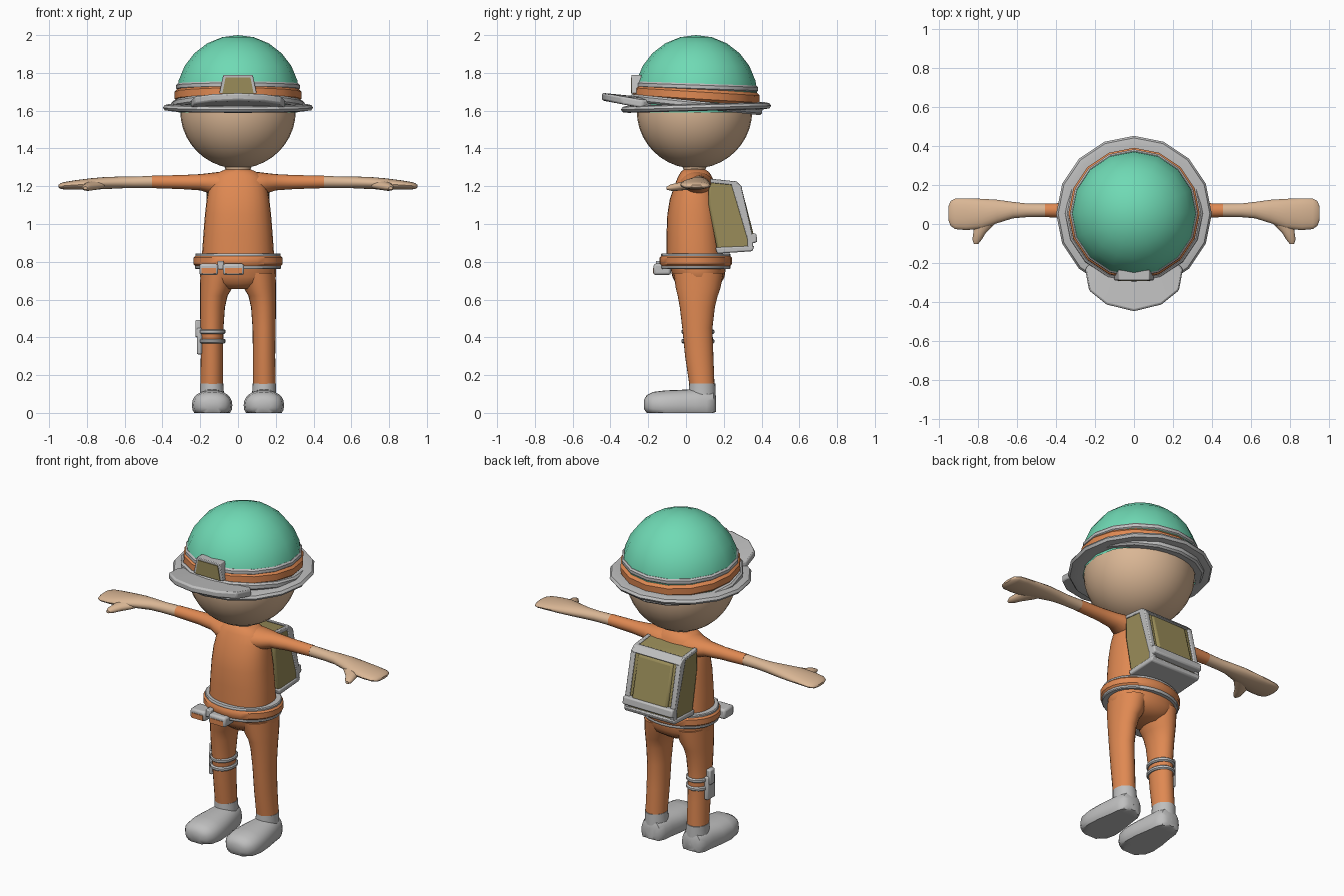
import bpy, bmesh, math
from mathutils import Vector

if "Cube" in bpy.data.objects:
    bpy.data.objects.remove(bpy.data.objects["Cube"])


def material(name, rgb):
    m = bpy.data.materials.new(name)
    m.diffuse_color = (*rgb, 1)
    m.use_nodes = True
    m.node_tree.nodes["Principled BSDF"].inputs["Base Color"].default_value = m.diffuse_color
    return m


ORANGE = material("orange_cloth", (0.74, 0.25, 0.085))
SKIN = material("skin", (0.70, 0.47, 0.30))
TEAL = material("teal_shell", (0.16, 0.70, 0.46))
GREY = material("grey_trim", (0.52, 0.52, 0.52))
OLIVE = material("olive_canvas", (0.32, 0.265, 0.10))


def finish(name, bm, mat, bevel=0):
    bmesh.ops.recalc_face_normals(bm, faces=bm.faces)
    me = bpy.data.meshes.new(name)
    bm.to_mesh(me)
    bm.free()
    ob = bpy.data.objects.new(name, me)
    bpy.context.collection.objects.link(ob)
    me.materials.append(mat)
    if bevel:
        mod = ob.modifiers.new("bevel", "BEVEL")
        mod.width, mod.segments = bevel, 2
    return ob


def loft(name, axis, rings, mat, n=24, power=2.0, side=1, floor=None):
    """Skin oval rings (position, centre a, centre b, radius a, radius b)."""
    bm = bmesh.new()
    loops = []
    for t, ca, cb, ra, rb in rings:
        loop = []
        for i in range(n):
            c, s = math.cos(math.tau * i / n), math.sin(math.tau * i / n)
            a = ca + ra * math.copysign(abs(c) ** (2 / power), c)
            b = cb + rb * math.copysign(abs(s) ** (2 / power), s)
            x, y, z = {"x": (t, a, b), "y": (a, t, b), "z": (a, b, t)}[axis]
            if floor is not None:
                z = max(z, floor)
            loop.append(bm.verts.new((x * side, y, z)))
        loops.append(loop)
    for p, q in zip(loops, loops[1:]):
        for i in range(n):
            j = (i + 1) % n
            bm.faces.new((p[i], p[j], q[j], q[i]))
    bm.faces.new(loops[0])
    bm.faces.new(loops[-1])
    return finish(name, bm, mat)


def ring(name, profile, mat, loc, n=16, sy=1.0, tilt=0.0):
    """Closed profile of (radius, height) turned round z; sy squashes depth."""
    bm = bmesh.new()
    loops = []
    for i in range(n):
        a = math.tau * i / n
        loops.append([bm.verts.new((r * math.cos(a), r * math.sin(a) * sy, z)) for r, z in profile])
    m = len(profile)
    for i in range(n):
        p, q = loops[i], loops[(i + 1) % n]
        for k in range(m):
            bm.faces.new((p[k], q[k], q[(k + 1) % m], p[(k + 1) % m]))
    ob = finish(name, bm, mat)
    ob.location = loc
    ob.rotation_euler.x = math.radians(tilt)
    return ob


def band(r0, r1, z0, z1):
    c = (z1 - z0) * 0.25
    return [(r0, z0), (r1 - c, z0), (r1, z0 + c), (r1, z1 - c), (r1 - c, z1), (r0, z1)]


def prism(name, profile, lo, hi, mat, axis="x", bevel=0):
    """Extrude a (y, z) profile along x, or an (x, z) profile along y."""
    bm = bmesh.new()
    ends = [[bm.verts.new((t, a, b) if axis == "x" else (a, t, b)) for a, b in profile] for t in (lo, hi)]
    n = len(profile)
    for i in range(n):
        j = (i + 1) % n
        bm.faces.new((ends[0][i], ends[0][j], ends[1][j], ends[1][i]))
    bm.faces.new(ends[0])
    bm.faces.new(ends[1])
    return finish(name, bm, mat, bevel)


def box(name, x, y, z, mat, bevel=0.006):
    return prism(name, [(y[0], z[0]), (y[1], z[0]), (y[1], z[1]), (y[0], z[1])], x[0], x[1], mat, bevel=bevel)


# Torso, pelvis and neck
loft("torso", "z", [(.78, 0, .05, .19, .155), (.85, 0, .046, .19, .15), (.95, 0, .044, .183, .147),
     (1.05, 0, .043, .175, .142), (1.13, 0, .044, .166, .13), (1.2, 0, .047, .153, .11),
     (1.25, 0, .048, .135, .09), (1.275, 0, .047, .1, .075), (1.288, 0, .045, .07, .058)], ORANGE, 28, 2.3)
loft("pelvis", "z", [(.82, 0, .055, .19, .15), (.77, 0, .064, .2, .147), (.72, 0, .066, .2, .138),
     (.685, 0, .065, .17, .12), (.655, 0, .062, .08, .08)], ORANGE, 28, 2.2)
loft("neck", "z", [(1.27, 0, .045, .072, .06), (1.29, 0, .045, .065, .058), (1.33, 0, .045, .085, .075)], SKIN)

# Limbs, mirrored left and right
for s, tag in ((1, "left"), (-1, "right")):
    loft(tag + "_sleeve", "x", [(0, .052, 1.2, .09, .075), (.1, .056, 1.212, .088, .064),
         (.155, .063, 1.216, .072, .053), (.2, .068, 1.221, .052, .043), (.3, .07, 1.222, .038, .037),
         (.455, .07, 1.223, .035, .033)], ORANGE, 20, side=s)
    loft(tag + "_hand", "x", [(.45, .07, 1.223, .034, .032), (.55, .07, 1.221, .035, .03),
         (.62, .071, 1.22, .042, .031), (.7, .064, 1.217, .06, .032), (.78, .052, 1.212, .077, .03),
         (.86, .05, 1.207, .081, .025), (.915, .052, 1.203, .078, .02), (.938, .054, 1.201, .064, .016),
         (.95, .055, 1.2, .035, .007)], SKIN, 20, side=s)
    loft(tag + "_thumb", "y", [(.05, .73, 1.213, .06, .024), (0, .765, 1.204, .052, .024),
         (-.045, .79, 1.197, .032, .021), (-.08, .803, 1.193, .024, .017), (-.102, .808, 1.19, .011, .008)],
         SKIN, 16, side=s)
    loft(tag + "_leg", "z", [(.14, .14, .085, .06, .066), (.3, .138, .07, .059, .075), (.45, .138, .06, .061, .08),
         (.56, .135, .06, .066, .093), (.62, .128, .062, .073, .106), (.66, .116, .064, .085, .118),
         (.74, .103, .066, .096, .132)], ORANGE, 24, side=s)
    loft(tag + "_ankle", "z", [(.04, .138, .085, .068, .074), (.11, .138, .086, .063, .071),
         (.155, .14, .086, .062, .069)], GREY, 24, side=s)
    loft(tag + "_shoe", "y", [(-.222, .137, .045, .04, .025), (-.208, .137, .044, .073, .05),
         (-.175, .137, .042, .098, .069), (-.11, .137, .04, .107, .079), (-.03, .137, .04, .101, .082),
         (.05, .137, .04, .086, .086), (.11, .137, .04, .078, .086), (.145, .137, .042, .062, .075),
         (.158, .137, .045, .035, .04)], GREY, 24, 2.3, s, 0.0)

# Belt with trims and pouches
belt = (0, .052, 0)
ring("belt", band(.17, .236, .772, .838), ORANGE, belt, 28, .81)
ring("belt_top_trim", band(.17, .226, .826, .845), GREY, belt, 28, .81)
ring("belt_bottom_trim", band(.17, .228, .762, .782), GREY, belt, 28, .81)
for x0, x1 in ((-.205, -.105), (-.08, .032)):
    box("pouch", (x0, x1), (-.172, -.08), (.73, .79), GREY, .012)
    box("pouch_front", (x0 + .012, x1 - .012), (-.175, -.17), (.737, .768), ORANGE, 0)
box("buckle", (-.108, -.075), (-.16, -.09), (.76, .805), GREY)

# Leg sheath and its straps
for z in (.38, .43):
    ring("sheath_strap", band(.05, .072, z - .012, z + .012), GREY, (-.138, .063, 0), 20, 1.22)
box("sheath", (-.218, -.19), (.025, .1), (.31, .45), GREY, .008)
box("sheath_handle", (-.226, -.195), (.04, .088), (.4, .492), GREY, .008)

# Backpack: canvas body, bulging panel, grey piping, rail and base
prism("pack_body", [(.12, 1.235), (.258, 1.22), (.285, 1.195), (.345, .93), (.345, .865), (.165, .86), (.12, 1.1)],
      -.163, .163, OLIVE, bevel=.012)
prism("pack_panel", [(.2, 1.2), (.295, 1.19), (.362, .93), (.3, .9)], -.12, .12, OLIVE, bevel=.014)
for s in (1, -1):
    prism("pack_piping", [(.235, 1.226), (.265, 1.226), (.293, 1.2), (.355, .93), (.355, .87), (.325, .87),
          (.325, .92)], s * .138, s * .168, GREY, bevel=.005)
    prism("pack_top_piping", [(.13, 1.24), (.262, 1.226), (.262, 1.205), (.13, 1.218)],
          s * .146, s * .168, GREY, bevel=.004)
prism("pack_top_trim", [(.245, 1.228), (.265, 1.228), (.299, 1.195), (.27, 1.185)], -.16, .16, GREY, bevel=.005)
prism("pack_rail", [(.325, .95), (.372, .95), (.378, .905), (.33, .89)], -.168, .168, GREY, bevel=.008)
prism("pack_base", [(.165, .843), (.352, .856), (.362, .885), (.155, .876)], -.17, .17, GREY, bevel=.008)

# Head
bm = bmesh.new()
bmesh.ops.create_uvsphere(bm, u_segments=32, v_segments=20, radius=.306)
head = finish("head", bm, SKIN)
head.location = (0, .045, 1.6)

# Helmet shell: faceted half ball, open below
hat = Vector((0, .053, 0))
bm = bmesh.new()
bmesh.ops.create_uvsphere(bm, u_segments=16, v_segments=12, radius=.326)
low = [v for v in bm.verts if v.co.z < -.1]
bmesh.ops.delete(bm, geom=low, context="VERTS")
shell = finish("helmet_shell", bm, TEAL)
shell.location = hat + Vector((0, 0, 1.674))

# Helmet bands and brim
ring("helmet_upper_band", band(.29, .327, .035, .07), GREY, hat + Vector((0, 0, 1.674)), tilt=-2)
ring("helmet_orange_band", band(.29, .336, -.03, .045), ORANGE, hat + Vector((0, 0, 1.674)), tilt=-3.5)
ring("helmet_under_band", band(.295, .352, -.02, .02), GREY, hat + Vector((0, 0, 1.632)), tilt=-6)
ring("helmet_brim", [(.305, .018), (.36, .02), (.388, .014), (.398, 0), (.388, -.014), (.36, -.018), (.305, -.014)],
     GREY, hat + Vector((0, 0, 1.616)), tilt=1.5)

# Raised front visor
half = [(.25, -.23), (.23, -.34), (.14, -.412), (0, -.446)]
outer = half + [(-x, y) for x, y in half[-2::-1]]
bm = bmesh.new()
rows = []
for x, y in outer:
    d = Vector((x, y - .053)).normalized() * .28
    inner = (d.x, d.y + .053)
    rows.append([bm.verts.new((px, py, 1.637 - .18 * (py + .25) * (py < 0) + dz))
                 for (px, py), dz in ((inner, -.02), ((x, y), -.018), ((x, y), .022), (inner, .04))])
for p, q in zip(rows, rows[1:]):
    for k in range(4):
        bm.faces.new((p[k], q[k], q[(k + 1) % 4], p[(k + 1) % 4]))
bm.faces.new(rows[0])
bm.faces.new(rows[-1])
finish("visor", bm, GREY, .01)

# Headlamp
prism("lamp_frame", [(-.1, 1.69), (.1, 1.69), (.078, 1.79), (-.078, 1.79)], -.288, -.235, GREY, "y", .004)
prism("lamp_lens", [(-.083, 1.69), (.083, 1.69), (.066, 1.776), (-.066, 1.776)], -.292, -.286, OLIVE, "y")

# Smooth shading with sharp edges kept
bpy.ops.object.select_all(action="SELECT")
bpy.context.view_layer.objects.active = head
bpy.ops.object.shade_smooth_by_angle(angle=math.radians(40))
